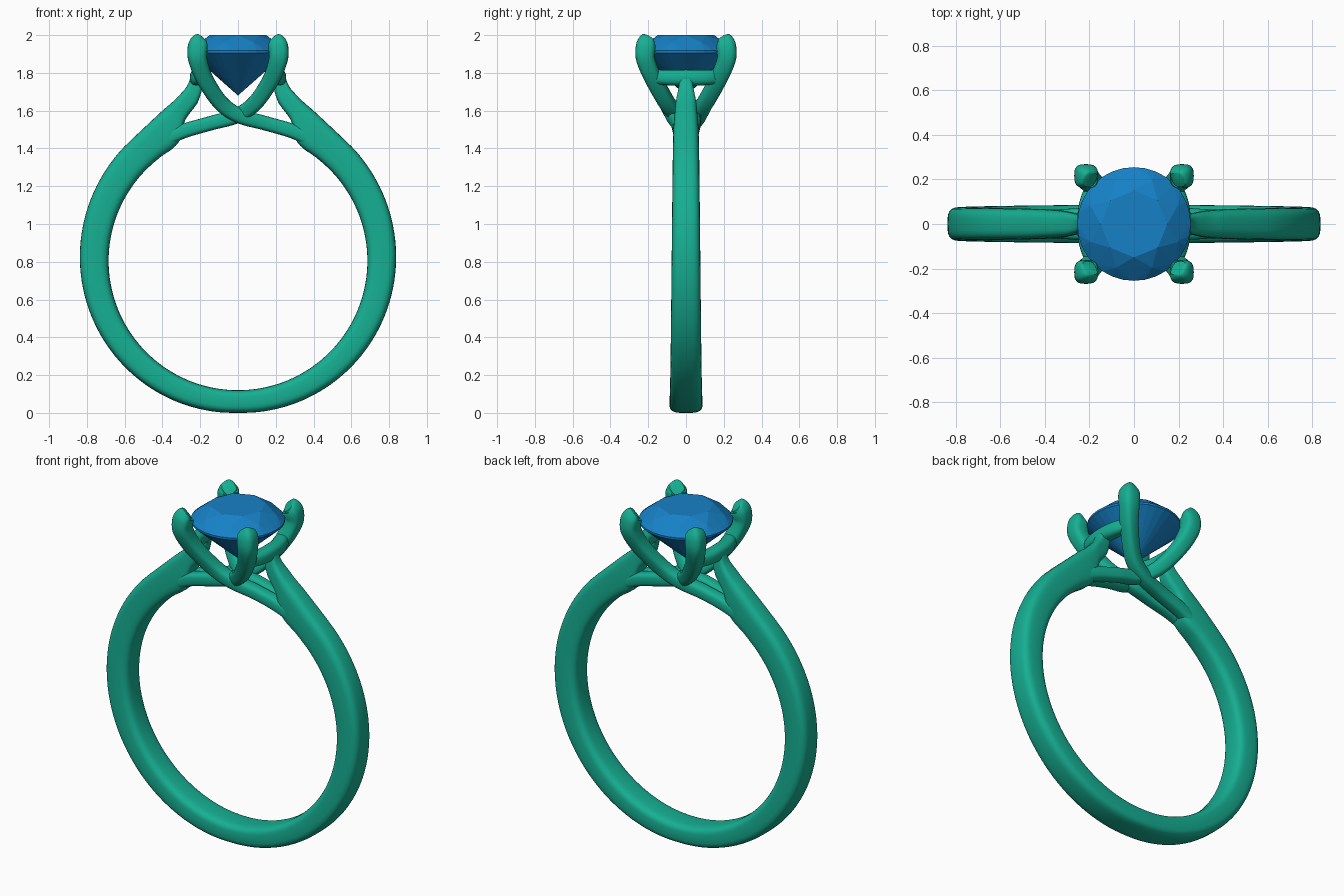
import bpy, bmesh
from math import sin, cos, pi, radians, copysign
from mathutils import Vector

if "Cube" in bpy.data.objects:
    bpy.data.objects.remove(bpy.data.objects["Cube"])


def material(name, rgb):
    m = bpy.data.materials.new(name)
    m.diffuse_color = (*rgb, 1)
    m.use_nodes = True
    m.node_tree.nodes["Principled BSDF"].inputs["Base Color"].default_value = m.diffuse_color
    return m


METAL = material("metal_green", (0.008, 0.43, 0.29))
GEM = material("gem_blue", (0.008, 0.22, 0.57))


def finish(name, bm, mat, smooth=True):
    bmesh.ops.recalc_face_normals(bm, faces=bm.faces)
    me = bpy.data.meshes.new(name)
    bm.to_mesh(me)
    bm.free()
    me.materials.append(mat)
    ob = bpy.data.objects.new(name, me)
    bpy.context.collection.objects.link(ob)
    if smooth:
        bpy.ops.object.select_all(action='DESELECT')
        ob.select_set(True)
        bpy.context.view_layer.objects.active = ob
        bpy.ops.object.shade_smooth_by_angle(angle=radians(45))
    return ob


def smooth_path(stations, steps):
    """Catmull-Rom interpolation of tuples of any length."""
    pts = [Vector(s) for s in stations]
    pts = [2 * pts[0] - pts[1]] + pts + [2 * pts[-1] - pts[-2]]
    out = []
    for i in range(1, len(pts) - 2):
        a, b, c, d = pts[i - 1:i + 3]
        for k in range(steps):
            t = k / steps
            out.append(0.5 * (2 * b + (c - a) * t + (2 * a - 5 * b + 4 * c - d) * t ** 2
                              + (3 * b - a - 3 * c + d) * t ** 3))
    out.append(pts[-2])
    return out


def loft(name, sections, power, segs=24):
    """Skin rounded-rectangle sections given as (centre, half axis u, half axis v)."""
    bm = bmesh.new()
    rings = []
    for c, u, v in sections:
        ring = []
        for k in range(segs):
            a = 2 * pi * k / segs
            x = copysign(abs(cos(a)) ** (2 / power), cos(a))
            y = copysign(abs(sin(a)) ** (2 / power), sin(a))
            ring.append(bm.verts.new(c + u * x + v * y))
        rings.append(ring)
    for r, s in zip(rings, rings[1:]):
        for k in range(segs):
            n = (k + 1) % segs
            bm.faces.new((r[k], r[n], s[n], s[k]))
    bm.faces.new(rings[0])
    bm.faces.new(rings[-1])
    return finish(name, bm, METAL)


def sweep(name, stations, ref, power, steps=6):
    """Sweep along (x, y, z, half size) stations, sections aligned to ref."""
    path = smooth_path(stations, steps)
    ref = Vector(ref)
    sections = []
    for i, p in enumerate(path):
        t = (path[min(i + 1, len(path) - 1)].to_3d() - path[max(i - 1, 0)].to_3d()).normalized()
        u = (ref - t * ref.dot(t)).normalized()
        sections.append((p.to_3d(), u * p[3], t.cross(u) * p[3]))
    return loft(name, sections, power)


# Shank: round finger hole, outside flaring into two tapered shoulders
half = []
for i in range(19):
    deg = -90 + i * 7.5
    a = radians(deg)
    ro = 0.805 + 0.032 * (deg + 90) / 90
    w = 0.088 - 0.018 * i / 18
    half.append((0.685 * cos(a), 0.805 + 0.685 * sin(a), ro * cos(a), 0.805 + ro * sin(a), w))
half += [(0.41, 1.355, 0.475, 1.53, 0.068), (0.345, 1.40, 0.40, 1.60, 0.065),
         (0.305, 1.45, 0.35, 1.643, 0.061), (0.28, 1.55, 0.31, 1.682, 0.055),
         (0.215, 1.64, 0.27, 1.73, 0.043), (0.185, 1.73, 0.248, 1.785, 0.032)]
full = [(-s[0], s[1], -s[2], s[3], s[4]) for s in reversed(half)] + half[1:]
sections = []
for s in smooth_path(full, 3):
    inner, outer = Vector((s[0], 0, s[1])), Vector((s[2], 0, s[3]))
    sections.append(((inner + outer) / 2, (outer - inner) / 2, Vector((0, s[4], 0))))
loft("shank", sections, 3.6, 32)

# Four prongs: each sweeps from one shoulder across to the opposite side, crossing in pairs
prong = [(0.43, -0.025, 1.42, 0.034), (0.30, -0.03, 1.487, 0.038), (0.15, -0.04, 1.532, 0.038),
         (0.01, -0.065, 1.572, 0.040), (-0.09, -0.10, 1.64, 0.042), (-0.175, -0.17, 1.765, 0.045),
         (-0.213, -0.213, 1.87, 0.050), (-0.214, -0.214, 1.93, 0.053),
         (-0.207, -0.207, 1.96, 0.048), (-0.197, -0.197, 1.973, 0.036)]
for side, sy in (("front", 1), ("back", -1)):
    for layer, m in (("outer", 1), ("inner", -1)):
        pts = []
        for i, (x, y, z, r) in enumerate(prong):
            # the second strand of each pair dips behind at the crossing
            dy = 0.022 if m < 0 and i == 3 else 0
            pts.append((x * m * sy, (y + dy) * sy, z, r))
        sweep(f"{side}_{layer}_prong", pts, (0, 1, 0), 3)

# Short gallery bars joining neighbouring prongs over each shoulder
for side, s in (("left", -1), ("right", 1)):
    bar = [(0.175 * s, -0.175, 1.78, 0.038), (0.205 * s, -0.09, 1.775, 0.041),
           (0.213 * s, 0, 1.775, 0.042), (0.205 * s, 0.09, 1.775, 0.041),
           (0.175 * s, 0.175, 1.78, 0.038)]
    sweep(f"{side}_gallery_bar", bar, (0, 0, 1), 2.6)

# Brilliant-cut gem: hull of facet corner rings (count, radius, height, turn)
bm = bmesh.new()
for n, r, z, turn in ((8, 0.15, 2.0, 0), (8, 0.212, 1.962, 0.5), (32, 0.255, 1.918, 0),
                      (32, 0.255, 1.906, 0), (8, 0.065, 1.737, 0.5), (1, 0, 1.68, 0)):
    for k in range(n):
        a = 2 * pi * (k + turn) / n
        bm.verts.new((r * cos(a), r * sin(a), z))
bmesh.ops.convex_hull(bm, input=bm.verts)
bmesh.ops.dissolve_limit(bm, angle_limit=radians(1), verts=bm.verts, edges=bm.edges)
finish("gem", bm, GEM, smooth=False)
